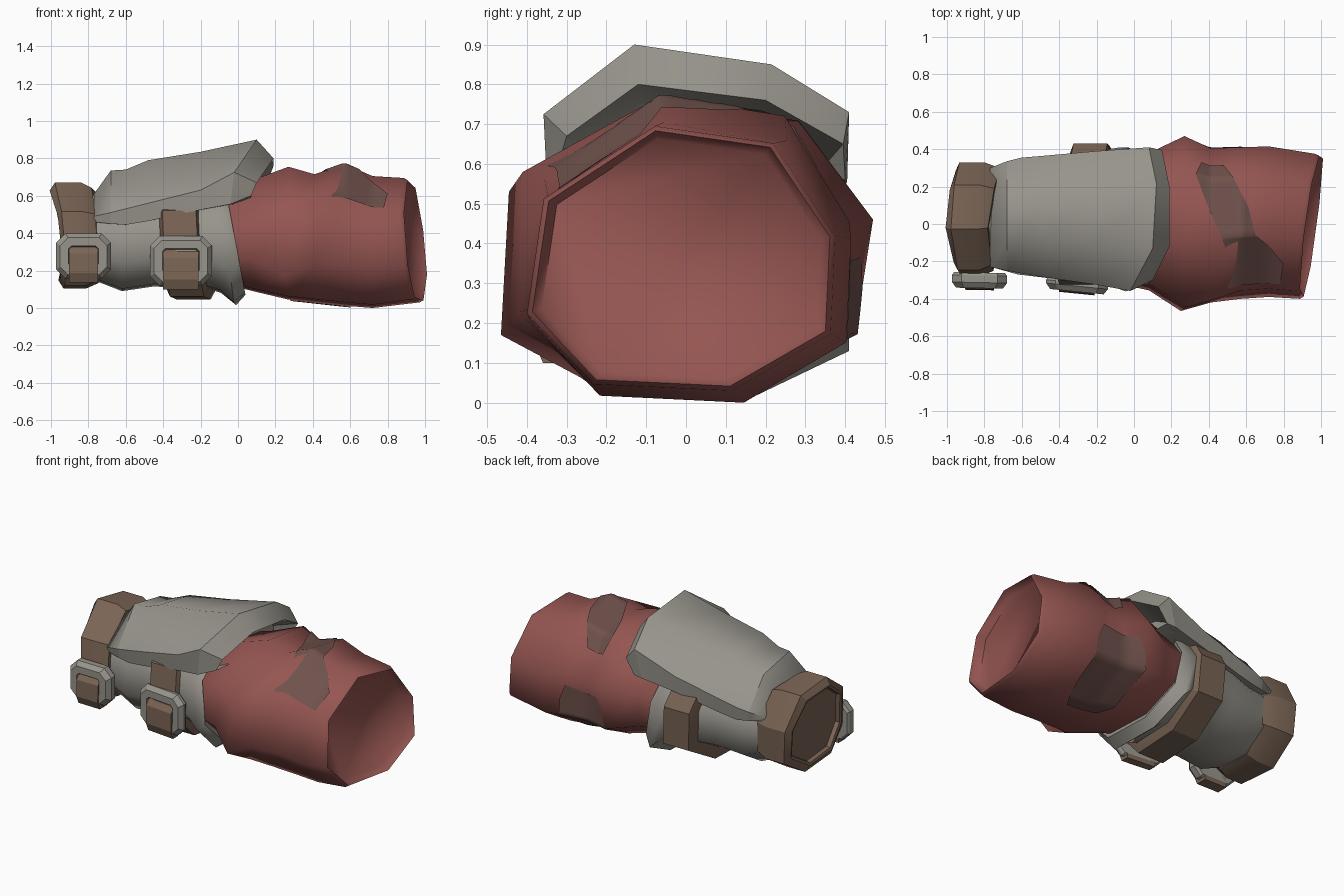
import bpy, bmesh, math
from mathutils import Vector

if "Cube" in bpy.data.objects:
    bpy.data.objects.remove(bpy.data.objects["Cube"])


def material(name, rgb):
    m = bpy.data.materials.new(name)
    m.diffuse_color = (*rgb, 1)
    m.use_nodes = True
    m.node_tree.nodes["Principled BSDF"].inputs["Base Color"].default_value = m.diffuse_color
    return m


RED = material("sleeve red", (0.30, 0.092, 0.083))
PATCH = material("faded patch", (0.16, 0.083, 0.072))
GREY = material("guard grey", (0.31, 0.295, 0.26))
BROWN = material("strap brown", (0.195, 0.128, 0.09))

# Normalised eight-sided cross-section (y, z), starting at the top
SECTION = [(-.17, 1), (.6, .87), (1, .17), (.97, -.57),
           (.33, -1), (-.57, -.95), (-1, -.42), (-.89, .45)]


def ring(x, y0, y1, z0, z1, su=0, sv=0, scale=1, bend=0):
    """Cross-section fitted to bounds; su and sv slant it along x, bend folds it."""
    cy, cz, ry, rz = (y0 + y1) / 2, (z0 + z1) / 2, (y1 - y0) / 2, (z1 - z0) / 2
    return [Vector((x + su * u + sv * v + bend * abs(u),
                    cy + ry * u * scale, cz + rz * v * scale))
            for u, v in SECTION]


def finish(name, bm, mat, angle):
    bmesh.ops.recalc_face_normals(bm, faces=bm.faces)
    mesh = bpy.data.meshes.new(name)
    bm.to_mesh(mesh)
    bm.free()
    obj = bpy.data.objects.new(name, mesh)
    bpy.context.collection.objects.link(obj)
    mesh.materials.append(mat)
    if angle:
        bpy.ops.object.select_all(action='DESELECT')
        obj.select_set(True)
        bpy.context.view_layer.objects.active = obj
        bpy.ops.object.shade_smooth_by_angle(angle=math.radians(angle))
    return obj


def loft(name, rings, mat, angle=0):
    """Skin closed rings and cap both ends."""
    bm = bmesh.new()
    rows = [[bm.verts.new(p) for p in r] for r in rings]
    n = len(rows[0])
    for a, b in zip(rows, rows[1:]):
        for i in range(n):
            bm.faces.new((a[i], a[(i + 1) % n], b[(i + 1) % n], b[i]))
    bm.faces.new(rows[0])
    bm.faces.new(rows[-1])
    return finish(name, bm, mat, angle)


# Sleeve with bulging folds and a slanted, recessed end
END = (-.40, .375, .03, .695)
sleeve_rings = [
    ring(-.12, -.31, .35, .14, .62),
    ring(.08, -.355, .38, .09, .685),
    ring(.27, -.465, .47, .045, .755),
    ring(.41, -.42, .405, .03, .715),
    ring(.57, -.40, .41, .012, .77),
    ring(.72, -.39, .415, .0, .705),
    ring(.925, *END, .05, -.03),
]
# sagging folds
sleeve_rings[2][3] = Vector((.27, .425, .175))
sleeve_rings[2][6] = Vector((.25, -.465, .17))
sleeve_rings[2][7] = Vector((.28, -.445, .53))
sleeve_rings[3][7] = Vector((.41, -.41, .58))
rim = [ring(.945, *END, .05, -.03, .965), ring(.89, *END, .05, -.03, .905)]
loft("sleeve", sleeve_rings + rim, RED, 75)


# Faded patches: thin plates following the sleeve surface
def sleeve_point(x, s):
    i, f = math.floor(s), s - math.floor(s)
    line = [r[i % 8].lerp(r[(i + 1) % 8], f) for r in sleeve_rings]
    for a, b in zip(line, line[1:]):
        if x <= b.x:
            p = a.lerp(b, (x - a.x) / (b.x - a.x))
            break
    out = Vector((0, p.y, p.z - .37)).normalized()
    return p + out * .007


def patch(name, bands):
    """Bands are (position round the section, start x, end x)."""
    bm = bmesh.new()
    rows = []
    for (s0, a0, b0), (s1, a1, b1) in zip(bands, bands[1:]):
        for k in range(5):
            t = k / 5
            rows.append((s0 + (s1 - s0) * t, a0 + (a1 - a0) * t, b0 + (b1 - b0) * t))
    rows.append(bands[-1])
    grid = [[bm.verts.new(sleeve_point(a + (b - a) * j / 10, s)) for j in range(11)]
            for s, a, b in rows]
    for r0, r1 in zip(grid, grid[1:]):
        for j in range(10):
            bm.faces.new((r0[j], r0[j + 1], r1[j + 1], r1[j]))
    obj = finish(name, bm, PATCH, 75)
    # face outward
    if sum((p.center - Vector((.5, 0, .37))).dot(p.normal) for p in obj.data.polygons) < 0:
        obj.data.flip_normals()


patch("upper_patch", [(-.88, .50, .78), (-.5, .50, .80), (-.2, .49, .72), (0, .47, .65),
                      (.5, .40, .61), (1, .33, .53), (1.4, .36, .48)])
patch("lower_patch", [(2.3, .33, .57), (2.6, .29, .61), (3, .27, .62), (3.6, .28, .62),
                      (4, .28, .6), (4.25, .32, .54)])

# Grey forearm tube with a flared, slanted cuff
cuff = ring(-.065, -.36, .41, .015, .68, 0, -.045)
cuff[3], cuff[4] = Vector((-.03, .41, .13)), Vector((-.01, .17, .015))
loft("bracer", [
    ring(-.80, -.22, .28, .16, .60),
    ring(-.62, -.27, .32, .09, .62),
    ring(-.45, -.29, .35, .115, .66),
    ring(-.18, -.32, .385, .10, .66, 0, -.03),
    ring(-.13, -.335, .40, .08, .67, 0, -.04),
    cuff,
    ring(-.015, -.345, .395, .07, .66, 0, -.055),
    ring(-.04, -.31, .36, .13, .63, 0, -.05),
], GREY, 60)

# Wrist band with an open, slightly recessed end
W = (-.28, .33, .105, .67)
loft("wrist_band", [
    ring(-.965, *W, .0, -.02, .78, .045),
    ring(-.99, *W, .0, -.02, .80, .045),
    ring(-.995, *W, .0, -.02, .85, .045),
    ring(-.965, *W, .0, -.02, 1, .035),
    ring(-.83, *W, .01, -.01, 1, .02),
    ring(-.775, *W, .02, -.01, .90, .04),
    ring(-.77, *W, .02, -.01, .75, .04),
], BROWN, 25)

# Strap around the middle of the forearm
S = (-.345, .43, .045, .70)
loft("middle_strap", [
    ring(-.38, *S, .04, -.02, .86),
    ring(-.36, *S, .04, -.02, 1),
    ring(-.18, *S, .04, -.02, 1),
    ring(-.155, *S, .04, -.02, .86),
], BROWN, 25)


# Thick top plate: six-point arch, lip at the open end
def arch(x, y0, y1, foot, side, crown):
    w = y1 - y0
    return [Vector(p) for p in (
        (x, y0 + .01, foot), (x, y0, side), (x, y0 + .29 * w, crown),
        (x, y0 + .74 * w, crown - .05), (x, y1, side - .01), (x, y1 - .01, foot - .01))]


plate = loft("top_plate", [
    arch(-.77, -.23, .30, .46, .49, .61),
    arch(-.68, -.25, .335, .45, .51, .735),
    arch(-.60, -.265, .355, .445, .53, .74),
    arch(-.48, -.285, .365, .465, .56, .79),
    arch(-.20, -.325, .39, .525, .63, .835),
    [Vector(p) for p in ((-.04, -.35, .555), (-.02, -.358, .725), (.10, -.13, .90),
                         (.12, .215, .85), (.08, .41, .73), (.03, .405, .555))],
    [Vector(p) for p in ((.07, -.32, .60), (.10, -.30, .67), (.19, -.12, .80),
                         (.19, .20, .76), (.15, .395, .65), (.09, .40, .56))],
    [Vector(p) for p in ((.0, -.29, .57), (.0, -.27, .62), (.0, -.11, .74),
                         (.0, .19, .70), (.0, .36, .61), (.0, .36, .55))],
], GREY, 70)
# keep the side creases and the end lip crisp
for e in plate.data.edges:
    a, b = e.vertices
    along = a % 6 == b % 6 and a % 6 in (1, 4)
    across = a // 6 == b // 6 and a // 6 in (1, 5, 6)
    if along or across:
        e.use_edge_sharp = True


# Buckles: chamfered frame with a strap tongue folded over the lower bar
def frame_ring(cx, cz, w, h, c, y, slant):
    pts = [(w - c, h), (w, h - c), (w, c - h), (w - c, -h),
           (c - w, -h), (-w, c - h), (-w, h - c), (c - w, h)]
    return [Vector((cx + a, y + slant * a, cz + b)) for a, b in pts]


def buckle(name, cx, cz, w, h, back, front, slant):
    def fr(dw, c, y):
        return frame_ring(cx, cz, w - dw, h - dw, c, y, slant)
    loft(name + "_frame", [
        fr(.01, .045, back), fr(0, .05, back - .015), fr(0, .05, front + .03),
        fr(.022, .042, front), fr(.066, .015, front), fr(.072, .015, front + .025),
    ], GREY)
    # tongue profile in (y, z)
    top = cz + .035
    prof = [(back, top + .015), (front + .02, top + .015), (front - .006, top - .02),
            (front - .01, cz - h * .75), (front + .012, cz - h - .02),
            (back, cz - h - .02)]
    half = w - .07
    loft(name + "_tongue", [[Vector((cx + a, y + slant * a, z)) for y, z in prof]
                            for a in (-half, half)], BROWN)


buckle("wrist_buckle", -.826, .277, .147, .121, -.26, -.343, -.02)
buckle("middle_buckle", -.305, .252, .165, .132, -.30, -.362, -.10)
